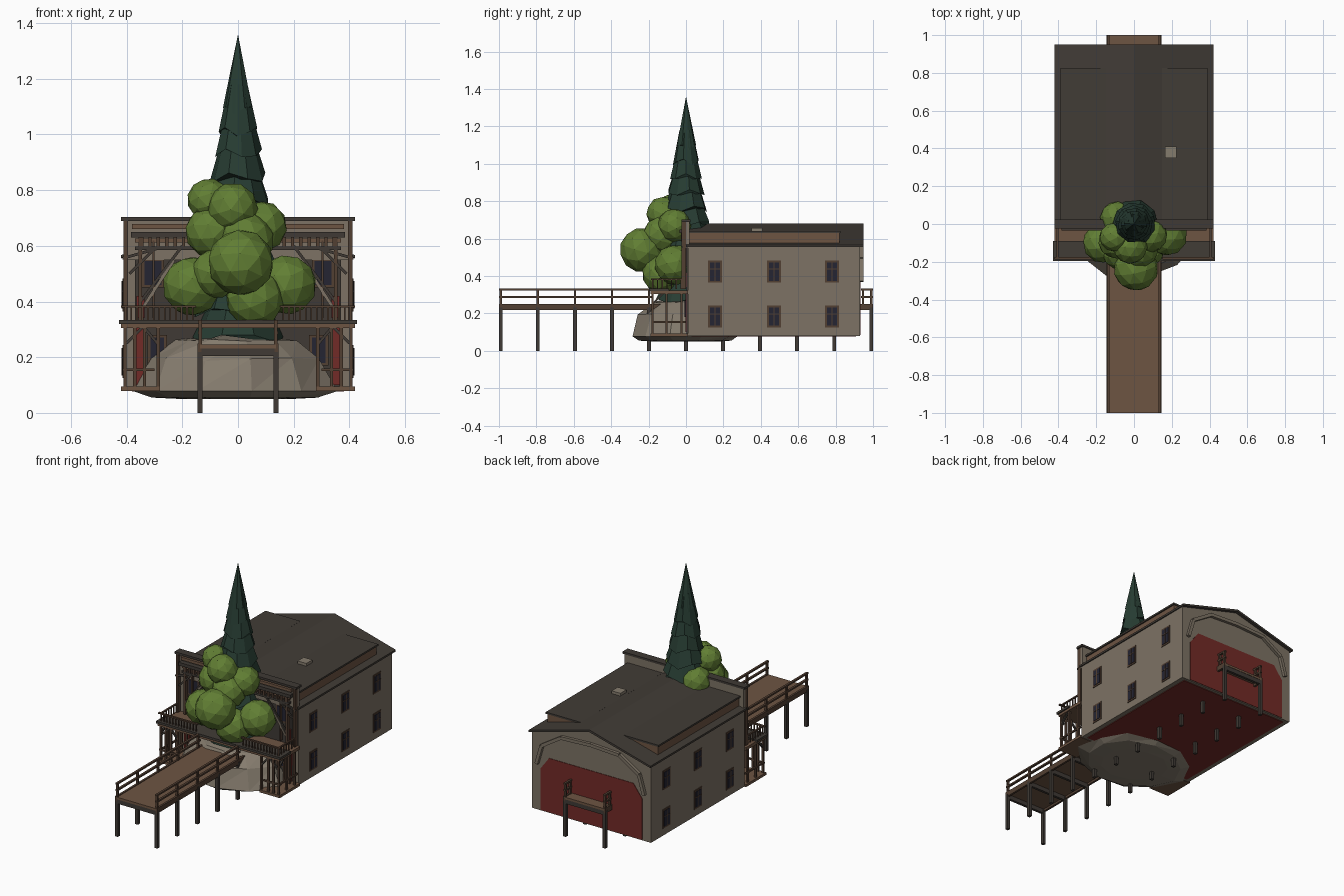
import bpy, bmesh, math, random
from mathutils import Vector, Matrix

if "Cube" in bpy.data.objects:
    bpy.data.objects.remove(bpy.data.objects["Cube"])

random.seed(4)


def mat(name, r, g, b):
    m = bpy.data.materials.new(name)
    m.diffuse_color = (r, g, b, 1)
    m.use_nodes = True
    m.node_tree.nodes["Principled BSDF"].inputs["Base Color"].default_value = m.diffuse_color
    return m


WALL = mat("taupe plaster", .205, .17, .128)
ROCK = mat("stone", .235, .2, .155)
ROOF = mat("roof slate", .053, .045, .037)
DECK = mat("deck brown", .155, .09, .055)
RAIL = mat("rail brown", .085, .05, .032)
DARK = mat("dark timber", .05, .042, .035)
PINE = mat("fir green", .02, .045, .032)
LEAF = mat("leaf green", .12, .21, .034)
GLASS = mat("dark glass", .018, .018, .032)
RED = mat("dark red", .17, .024, .02)


def finish(name, bm, *mats):
    bmesh.ops.recalc_face_normals(bm, faces=bm.faces)
    me = bpy.data.meshes.new(name)
    bm.to_mesh(me)
    bm.free()
    for m in mats:
        me.materials.append(m)
    o = bpy.data.objects.new(name, me)
    bpy.context.collection.objects.link(o)
    return o


def boxes(name, m, items, mirror=False):
    """Boxes given as (x0, x1, y0, y1, z0, z1), optionally mirrored in x."""
    bm = bmesh.new()
    for x0, x1, y0, y1, z0, z1 in items:
        for s in ((1, -1) if mirror else (1,)):
            c = Matrix.Translation((s * (x0 + x1) / 2, (y0 + y1) / 2, (z0 + z1) / 2))
            d = Matrix.Diagonal((x1 - x0, y1 - y0, z1 - z0, 1))
            bmesh.ops.create_cube(bm, size=1, matrix=c @ d)
    return finish(name, bm, m)


def prism(name, m, profile, y0, y1):
    """Extrude an x-z profile along y."""
    bm = bmesh.new()
    f = bm.faces.new([bm.verts.new((x, y0, z)) for x, z in profile])
    g = bmesh.ops.extrude_face_region(bm, geom=[f])["geom"]
    bmesh.ops.translate(bm, vec=(0, y1 - y0, 0), verts=[v for v in g if isinstance(v, bmesh.types.BMVert)])
    return finish(name, bm, m)


def beams(name, m, segs, t, mirror=True):
    """Square struts between pairs of points."""
    bm = bmesh.new()
    for a, b in segs:
        for s in ((1, -1) if mirror else (1,)):
            p, q = (Vector((s * v[0], v[1], v[2])) for v in (a, b))
            rot = (q - p).to_track_quat('Z', 'Y').to_matrix().to_4x4()
            d = Matrix.Diagonal((t, t, (q - p).length, 1))
            bmesh.ops.create_cube(bm, size=1, matrix=Matrix.Translation((p + q) / 2) @ rot @ d)
    return finish(name, bm, m)


# House body, roof and floor
prism("house_body", WALL, [(-.41, .08), (.41, .08), (.41, .56), (0, .668), (-.41, .56)], .01, .93)
prism("roof", ROOF, [(-.42, .555), (0, .667), (.42, .555), (.42, .567), (0, .681), (-.42, .567)], 0, .95)
boxes("red_floor", RED, [(-.38, .38, .03, .91, .076, .082)])
prism("red_back_panel", RED, [(-.35, .085), (.35, .085), (.35, .34), (.29, .42), (-.29, .42), (-.35, .34)], .925, .933)
boxes("dormer_sides", DECK, [(.15, .38, .02, .82, .57, .63)], True)
boxes("dormer_roofs", ROOF, [(.148, .388, .015, .825, .63, .641)], True)
boxes("roof_hatch", ROCK, [(.165, .225, .35, .41, .62, .658)])

# Arch trim on the rear gable
arch = [(.37, .37), (.335, .49), (.2, .575), (0, .585)]
beams("rear_arch_trim", WALL, [((a[0], .938, a[1]), (b[0], .938, b[1])) for a, b in zip(arch, arch[1:])], .02)

# Side windows
frames, panes, bars = [], [], []
for y in (.155, .47, .78):
    for z in (.185, .425):
        frames.append((.408, .414, y - .037, y + .037, z - .06, z + .058))
        panes.append((.41, .416, y - .027, y + .027, z - .05, z + .048))
        bars.append((.41, .418, y - .003, y + .003, z - .05, z + .048))
        bars.append((.41, .418, y - .027, y + .027, z + .01, z + .015))
boxes("side_window_frames", RAIL, frames, True)
boxes("side_window_panes", GLASS, panes, True)
boxes("side_window_bars", RAIL, bars, True)

# Front wall, doors and windows
boxes("front_timber_wall", DARK, [(-.37, .37, .002, .012, .085, .56)])
boxes("front_parapet", WALL, [(-.41, .41, -.005, .02, .55, .69)])
boxes("parapet_cap", DARK, [(-.42, .42, -.025, .025, .69, .703)])
boxes("front_doors", RED, [(.33, .37, -.004, .006, .1, .31), (.335, .365, -.004, .006, .34, .42)], True)
boxes("front_window_frames", RAIL, [(.255, .325, -.004, .006, .17, .28), (.265, .345, -.004, .006, .45, .555)], True)
boxes("front_window_panes", GLASS, [(.265, .315, -.007, .003, .18, .27), (.275, .335, -.007, .003, .46, .545)], True)

# Upper facade framing
boxes("facade_posts", RAIL, [(.395, .411, -.025, 0, .33, .69), (.345, .358, -.025, 0, .33, .64),
                             (.3, .308, -.02, 0, .34, .62)], True)
boxes("facade_beams", DARK, [(-.385, .385, -.035, 0, .63, .65), (-.37, .37, -.028, 0, .585, .597)])
boxes("facade_brown_beams", DECK, [(-.38, .38, -.02, 0, .66, .678), (-.37, .37, -.02, 0, .612, .626)])
boxes("facade_dentils", RAIL, [(.04 + i * .03, .052 + i * .03, -.028, 0, .597, .63) for i in range(11)], True)
beams("facade_braces", WALL, [((.23, -.015, .55), (.34, -.015, .38))], .012)
beams("facade_dark_braces", DARK, [((.39, -.02, .5), (.3, -.02, .59)), ((.35, -.02, .4), (.2, -.02, .6)),
                                   ((.415, -.02, .555), (.29, -.02, .59))], .01)

# Two-storey porch
boxes("porch_floor", DECK, [(.28, .42, -.19, .01, .078, .094)], True)
boxes("balcony_floor", DECK, [(-.42, .42, -.19, .01, .305, .324)])
boxes("balcony_awning", ROOF, [(-.428, .428, -.197, -.09, .32, .334)])
boxes("porch_posts", RAIL, [(x, x + .012, y, y + .012, .09, .31) for x in (.4, .365, .33, .28)
                            for y in (-.185, -.03)] + [(.4, .412, -.11, -.098, .09, .31)], True)
boxes("porch_rails", RAIL, [(.3, .415, -.184, -.174, .15, .16), (.402, .412, -.18, 0, .15, .16)], True)
beams("porch_brackets", DARK, [((.405, -.18, .25), (.405, -.12, .31)), ((.4, -.18, .25), (.34, -.18, .31)),
                               ((.29, -.18, .25), (.34, -.18, .31))], .01)
boxes("balcony_balusters", RAIL, [(.16 + i * .02, .166 + i * .02, -.183, -.177, .33, .38) for i in range(13)]
      + [(.402, .408, -.18 + i * .025, -.174 + i * .025, .33, .38) for i in range(7)], True)
boxes("balcony_handrail", RAIL, [(.15, .42, -.187, -.175, .378, .386), (.4, .41, -.185, 0, .378, .386)], True)

# Boardwalk running through the house
boxes("boardwalk_deck", DECK, [(-.137, .137, -1, 1, .232, .246)])
boxes("boardwalk_edges", RAIL, [(.132, .145, -1, 1, .218, .25)], True)
ys = [-.99 + .198 * i for i in range(11)]
boxes("boardwalk_legs", DARK, [(.127, .146, y - .01, y + .01, 0, .232) for y in ys], True)
boxes("boardwalk_crossbeams", DARK, [(-.14, .14, y - .008, y + .008, .205, .232) for y in ys])
boxes("boardwalk_rail_posts", RAIL, [(.13, .142, y - .006, y + .006, .24, .33) for y in ys
                                     if y < -.15 or y > .95] + [(.13, .142, .94, .952, .24, .33)], True)
boxes("boardwalk_rails", RAIL, [(.129, .143, a, b, z, z + .01) for a, b in ((-1, -.18), (.935, 1))
                                for z in (.283, .323)], True)

# Boulder: flattened faceted rings
bm = bmesh.new()
rings = []
for r, z in ((.2, .05), (.285, .055), (.345, .078), (.29, .19), (.21, .265), (.1, .275)):
    ring = []
    for k in range(11):
        a = 2 * math.pi * (k + .5) / 11
        q = r * random.uniform(.93, 1.05)
        ring.append(bm.verts.new((q * math.cos(a) * 1.04, q * math.sin(a) * .86, z + random.uniform(-.008, .008) * (z > .1))))
    rings.append(ring)
for lo, hi in zip(rings, rings[1:]):
    for k in range(11):
        n = (k + 1) % 11
        bm.faces.new((lo[k], lo[n], hi[n]))
        bm.faces.new((lo[k], hi[n], hi[k]))
bm.faces.new(rings[0])
bm.faces.new(rings[-1])
finish("boulder", bm, ROCK)

# Fir tree: trunk and stacked tiers
bm = bmesh.new()
bmesh.ops.create_cone(bm, cap_ends=True, segments=7, radius1=.04, radius2=.02, depth=.6,
                      matrix=Matrix.Translation((0, 0, .55)))
finish("fir_trunk", bm, RAIL)
bm = bmesh.new()
tiers = [(.27, .17), (.36, .165), (.44, .16), (.52, .15), (.6, .14), (.68, .13), (.76, .115),
         (.845, .1), (.93, .086), (1.01, .07), (1.09, .054)]
for i, (z, r) in enumerate(tiers):
    top = 1.36 if i == len(tiers) - 1 else z + .17
    r2 = 0 if top == 1.36 else r * .5
    before = set(bm.verts)
    bmesh.ops.create_cone(bm, cap_ends=True, segments=9, radius1=r, radius2=r2, depth=top - z,
                          matrix=Matrix.Translation((0, 0, (z + top) / 2)) @ Matrix.Rotation(i * .5, 4, 'Z'))
    for v in set(bm.verts) - before:
        if v.co.z < z + .01:
            v.co.z += .018 * math.sin(3 * math.atan2(v.co.y, v.co.x) + i)
finish("fir_branches", bm, PINE)

# Leafy clumps in front of the fir
bm = bmesh.new()
for x, y, z, r in ((.01, -.235, .54, .12), (-.165, -.1, .455, .107), (.175, -.06, .46, .108),
                   (.06, -.13, .41, .105), (-.02, -.12, .735, .092), (-.105, -.07, .765, .078),
                   (.085, -.06, .67, .092), (-.095, -.09, .65, .095), (-.09, .03, .66, .09),
                   (-.08, -.15, .5, .09), (.03, -.13, .62, .1)):
    rot = Matrix.Rotation(random.uniform(0, 6), 4, 'Z') @ Matrix.Rotation(random.uniform(0, 6), 4, 'X')
    bmesh.ops.create_icosphere(bm, subdivisions=2, radius=r, matrix=Matrix.Translation((x, y, z)) @ rot)
finish("leafy_clumps", bm, LEAF)
